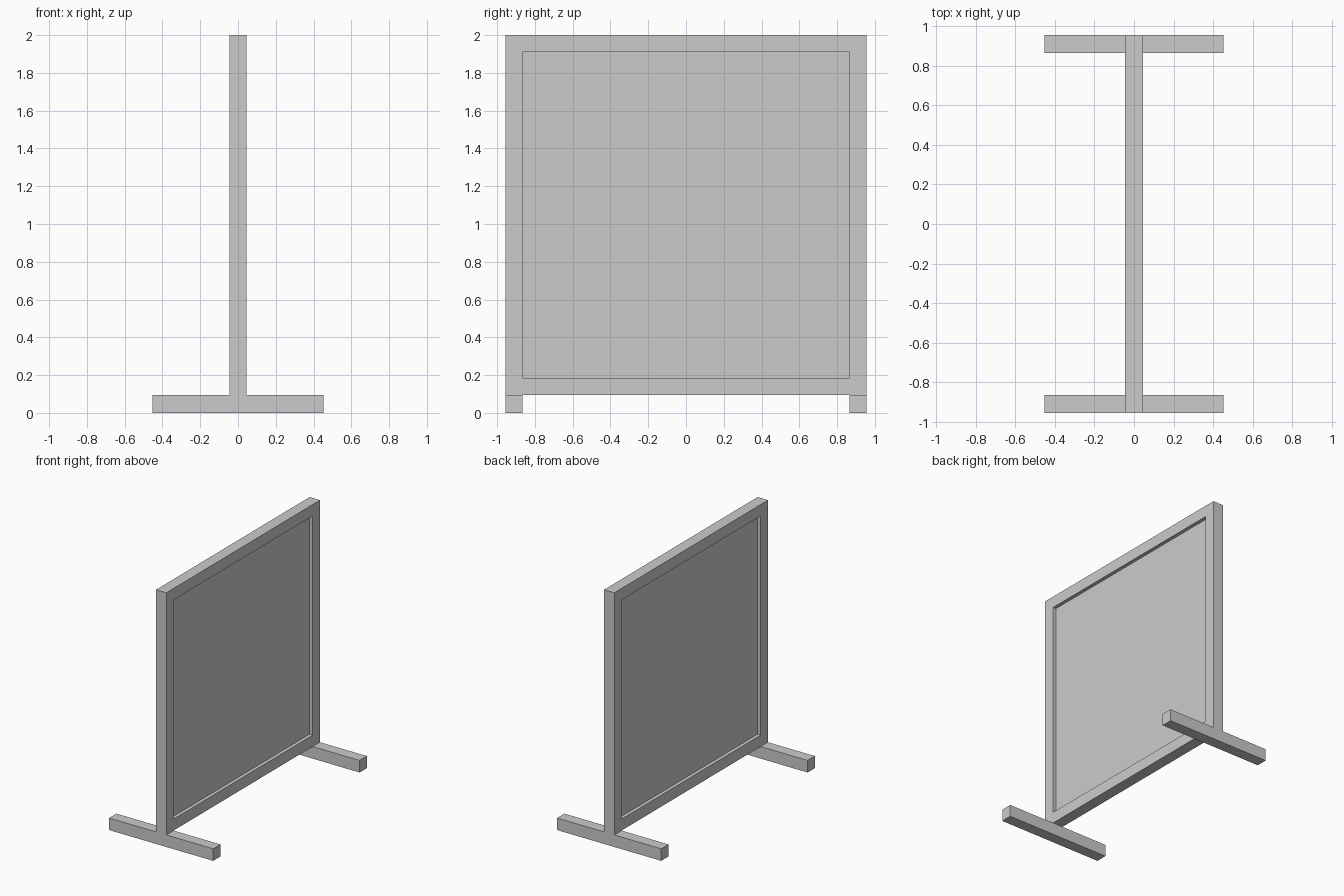
import bpy
import bmesh

if "Cube" in bpy.data.objects:
    bpy.data.objects.remove(bpy.data.objects["Cube"])

T = 0.09            # bar thickness
H = T / 2
W = 0.955           # half width of the board
FOOT = 0.453        # half length of a foot
Z0, Z1 = 0.095, 2.0 # frame bottom and top
INNER = W - T       # half width of the opening


def add_object(name, bm):
    bmesh.ops.recalc_face_normals(bm, faces=bm.faces)
    mesh = bpy.data.meshes.new(name)
    bm.to_mesh(mesh)
    bm.free()
    obj = bpy.data.objects.new(name, mesh)
    bpy.context.collection.objects.link(obj)
    return obj


def extrude_profile(name, points, y0, y1):
    """Extrude an x-z outline along y."""
    bm = bmesh.new()
    face = bm.faces.new([bm.verts.new((x, y0, z)) for x, z in points])
    new = bmesh.ops.extrude_face_region(bm, geom=[face], use_keep_orig=True)["geom"]
    verts = [g for g in new if isinstance(g, bmesh.types.BMVert)]
    bmesh.ops.translate(bm, verts=verts, vec=(0, y1 - y0, 0))
    return add_object(name, bm)


def bar(name, half_x, z0, z1):
    outline = [(-half_x, z0), (half_x, z0), (half_x, z1), (-half_x, z1)]
    return extrude_profile(name, outline, -INNER, INNER)


# Upright posts with their feet, one inverted T per side
t_outline = [(-FOOT, 0), (FOOT, 0), (FOOT, Z0), (H, Z0),
             (H, Z1), (-H, Z1), (-H, Z0), (-FOOT, Z0)]
for side, y0, y1 in (("left", INNER, W), ("right", -W, -INNER)):
    extrude_profile(f"{side}_post_and_foot", t_outline, y0, y1)

# Horizontal rails between the posts
bar("bottom_rail", H, Z0, Z0 + T)
bar("top_rail", H, Z1 - T, Z1)

# Recessed board, set back equally on both faces
bar("board_panel", 0.017, Z0 + T, Z1 - T)
